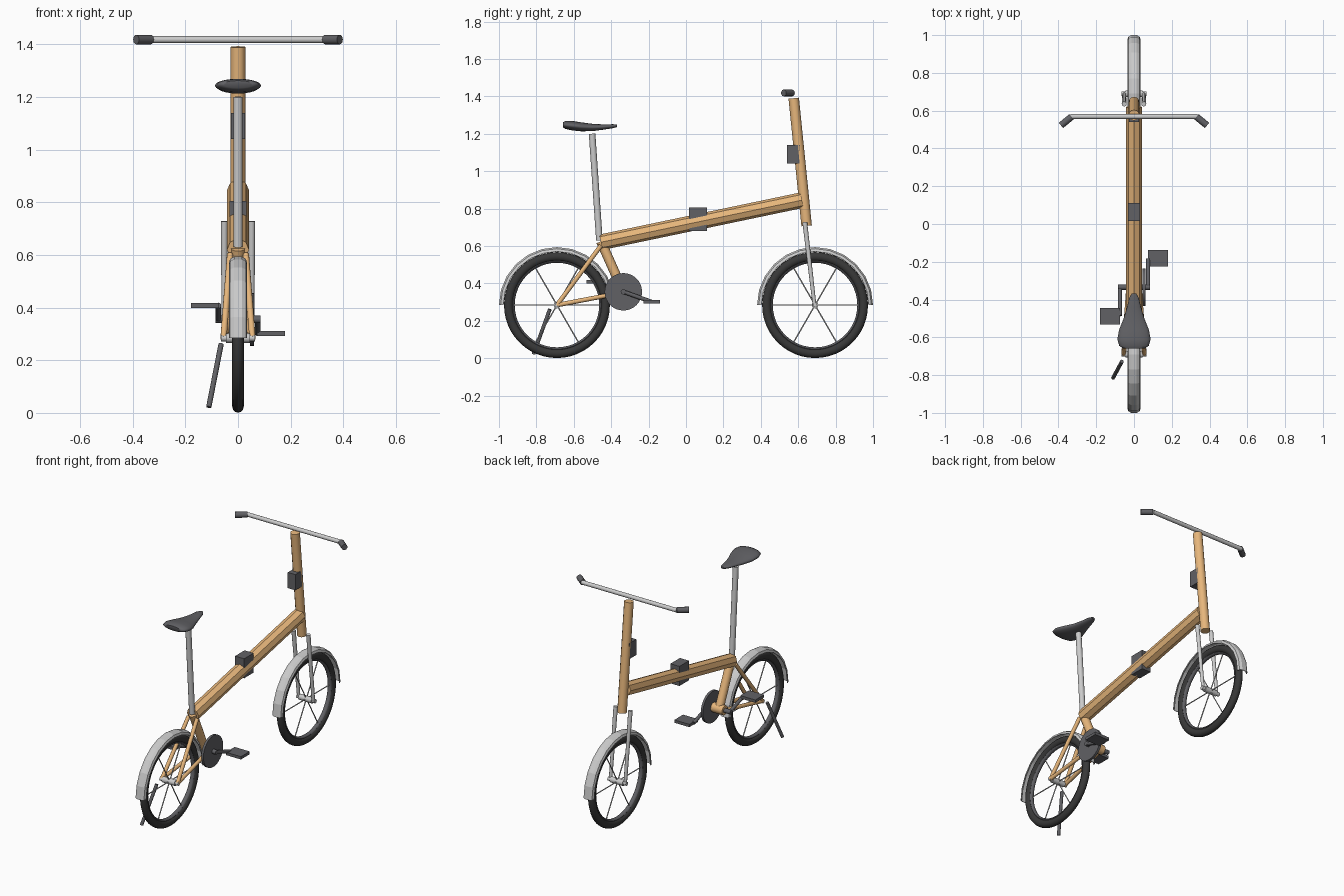
import bpy, bmesh, math
from mathutils import Vector

if "Cube" in bpy.data.objects:
    bpy.data.objects.remove(bpy.data.objects["Cube"])


def material(name, rgb):
    m = bpy.data.materials.new(name)
    m.diffuse_color = (*rgb, 1)
    m.use_nodes = True
    m.node_tree.nodes["Principled BSDF"].inputs["Base Color"].default_value = m.diffuse_color
    return m


ORANGE = material("orange_paint", (0.8, 0.47, 0.2))
DARK = material("dark_plastic", (0.12, 0.12, 0.13))
BLACK = material("rubber", (0.04, 0.04, 0.04))
SILVER = material("silver", (0.55, 0.55, 0.55))


def finish(name, bm, mat, smooth=None):
    bmesh.ops.recalc_face_normals(bm, faces=bm.faces)
    me = bpy.data.meshes.new(name)
    bm.to_mesh(me)
    bm.free()
    ob = bpy.data.objects.new(name, me)
    bpy.context.collection.objects.link(ob)
    me.materials.append(mat)
    if smooth:
        bpy.ops.object.select_all(action='DESELECT')
        ob.select_set(True)
        bpy.context.view_layer.objects.active = ob
        bpy.ops.object.shade_smooth_by_angle(angle=math.radians(smooth))
    return ob


def tube(name, a, b, r, mat, r2=None, sides=12, smooth=40):
    a, b = Vector(a), Vector(b)
    bm = bmesh.new()
    bmesh.ops.create_cone(bm, cap_ends=True, segments=sides, radius1=r,
                          radius2=r2 or r, depth=(b - a).length)
    rot = (b - a).to_track_quat('Z', 'Y')
    for v in bm.verts:
        v.co = rot @ v.co + (a + b) / 2
    return finish(name, bm, mat, smooth)


def box(name, centre, size, mat):
    bm = bmesh.new()
    bmesh.ops.create_cube(bm, size=1)
    for v in bm.verts:
        v.co = Vector(centre) + v.co * Vector(size)
    return finish(name, bm, mat)


def sweep(name, centre, profile, start, end, steps, mat, closed=False, smooth=None):
    """Carry an (x, radius) profile around the wheel axis."""
    bm = bmesh.new()
    rows = []
    for i in range(steps if closed else steps + 1):
        t = start + (end - start) * i / steps
        rows.append([bm.verts.new((x, centre[1] + r * math.cos(t), centre[2] + r * math.sin(t)))
                     for x, r in profile])
    n = len(profile)
    for i in range(steps):
        p, q = rows[i], rows[(i + 1) % len(rows)]
        for j in range(n if closed else n - 1):
            k = (j + 1) % n
            bm.faces.new((p[j], p[k], q[k], q[j]))
    return finish(name, bm, mat, smooth)


def ring_profile(major, rx, rr, n):
    return [(rx * math.cos(math.tau * i / n), major + rr * math.sin(math.tau * i / n))
            for i in range(n)]


# wheels: tyre, rim, spokes, hub and mudguard
HUB_Z = 0.284
for side, y in (("front", 0.69), ("rear", -0.69)):
    c = (0, y, HUB_Z)
    sweep(side + "_tyre", c, ring_profile(0.259, 0.022, 0.024, 12), 0, math.tau, 48,
          BLACK, True, 50)
    sweep(side + "_rim", c, ring_profile(0.235, 0.013, 0.009, 8), 0, math.tau, 48,
          DARK, True, 50)
    for k in range(6):
        t = math.tau * k / 6
        tube(f"{side}_spoke_{k + 1}", c,
             (0, y + 0.235 * math.cos(t), HUB_Z + 0.235 * math.sin(t)), 0.0035, SILVER, sides=6)
    tube(side + "_hub", (-0.045, y, HUB_Z), (0.045, y, HUB_Z), 0.018, SILVER)
    tube(side + "_axle", (-0.065, y, HUB_Z), (0.065, y, HUB_Z), 0.012, SILVER)
    guard = sweep(side + "_mudguard", c,
                  [(-0.033, 0.286), (-0.028, 0.3), (-0.014, 0.308), (0.014, 0.308),
                   (0.028, 0.3), (0.033, 0.286)], 0, math.pi, 12, SILVER)
    sol = guard.modifiers.new("thickness", 'SOLIDIFY')
    sol.thickness = 0.004
    sol.offset = 0

# frame tubes
BB = (0, -0.335, 0.355)
tube("main_tube", (0, -0.455, 0.62), (0, 0.62, 0.845), 0.042, ORANGE, sides=8, smooth=None)
tube("steering_column", (0, 0.645, 0.708), (0, 0.576, 1.39), 0.028, ORANGE)
tube("seat_tube", (0, -0.455, 0.625), BB, 0.026, ORANGE)
tube("bottom_bracket", (-0.04, BB[1], BB[2]), (0.04, BB[1], BB[2]), 0.03, ORANGE)
box("frame_hinge", (0, 0.064, 0.742), (0.064, 0.096, 0.125), DARK)
box("column_hinge", (0, 0.575, 1.09), (0.054, 0.07, 0.1), DARK)

# fork blades and rear stays, one per side
for s, label in ((-1, "left"), (1, "right")):
    tube(label + "_fork_blade", (s * 0.052, 0.687, HUB_Z), (s * 0.052, 0.635, 0.728),
         0.01, SILVER, 0.013)
    tube(label + "_seat_stay", (s * 0.055, -0.69, HUB_Z), (s * 0.03, -0.455, 0.602), 0.012, ORANGE)
    tube(label + "_chain_stay", (s * 0.055, -0.69, HUB_Z), (s * 0.03, -0.345, 0.35), 0.012, ORANGE)

# cranks, pedals and chainring
tube("crank_axle", (-0.085, BB[1], BB[2]), (0.085, BB[1], BB[2]), 0.014, DARK)
tube("chainring", (0.045, BB[1], BB[2]), (0.06, BB[1], BB[2]), 0.1, DARK, sides=32)
for s, label in ((-1, "left"), (1, "right")):
    end = (s * 0.075, BB[1] + s * 0.15, BB[2] - s * 0.053)
    tube(label + "_crank", (s * 0.075, BB[1], BB[2]), end, 0.011, DARK)
    box(label + "_pedal", (s * 0.126, end[1] + s * 0.003, end[2]), (0.106, 0.088, 0.018), DARK)

# kickstand
tube("kickstand", (-0.064, -0.728, 0.262), (-0.111, -0.815, 0.022), 0.01, DARK)

# handlebar and angled grips
tube("handlebar", (-0.335, 0.569, 1.418), (0.335, 0.569, 1.418), 0.013, SILVER)
for s, label in ((-1, "left"), (1, "right")):
    tube(label + "_grip", (s * 0.331, 0.567, 1.418), (s * 0.387, 0.522, 1.418), 0.018, DARK)

# seat post and lofted saddle
tube("seat_post", (0, -0.463, 0.63), (0, -0.502, 1.2), 0.0175, SILVER)
stations = [(-0.658, 0.058, 1.234, 1.262), (-0.645, 0.078, 1.226, 1.268),
            (-0.61, 0.088, 1.218, 1.269), (-0.56, 0.079, 1.213, 1.261),
            (-0.5, 0.055, 1.214, 1.253), (-0.44, 0.037, 1.222, 1.25),
            (-0.39, 0.025, 1.23, 1.251), (-0.368, 0.012, 1.236, 1.248)]
bm = bmesh.new()
N = 20
rows = []
for y, w, lo, hi in stations:
    rows.append([bm.verts.new((w * math.cos(math.tau * i / N), y,
                               (lo + hi) / 2 + (hi - lo) / 2 * math.sin(math.tau * i / N)))
                 for i in range(N)])
for p, q in zip(rows, rows[1:]):
    for i in range(N):
        k = (i + 1) % N
        bm.faces.new((p[i], p[k], q[k], q[i]))
bm.faces.new(rows[0])
bm.faces.new(rows[-1])
finish("saddle", bm, DARK, 60)
